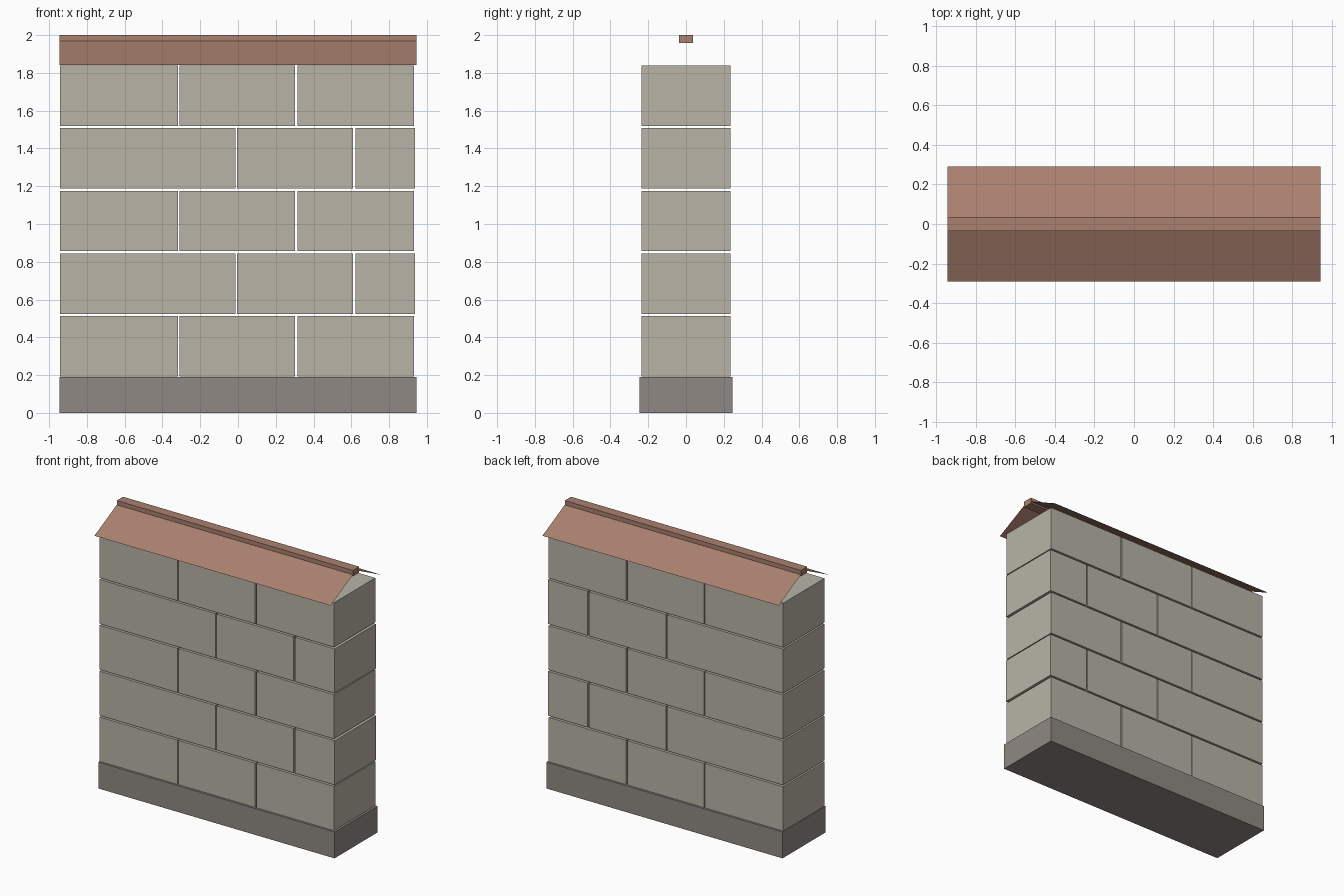
import bpy
import bmesh

cube = bpy.data.objects.get("Cube")
if cube:
    bpy.data.objects.remove(cube)


def material(name, srgb):
    rgb = [((c / 255 + 0.055) / 1.055) ** 2.4 for c in srgb]
    mat = bpy.data.materials.new(name)
    mat.use_nodes = True
    mat.diffuse_color = (*rgb, 1)
    mat.node_tree.nodes["Principled BSDF"].inputs["Base Color"].default_value = (*rgb, 1)
    return mat


def finish(name, bm, mat):
    mesh = bpy.data.meshes.new(name)
    bm.to_mesh(mesh)
    bm.free()
    mesh.materials.append(mat)
    obj = bpy.data.objects.new(name, mesh)
    bpy.context.scene.collection.objects.link(obj)
    return obj


def box(name, x0, x1, half_depth, z0, z1, mat):
    bm = bmesh.new()
    bmesh.ops.create_cube(bm, size=1)
    bmesh.ops.scale(bm, verts=bm.verts, vec=(x1 - x0, 2 * half_depth, z1 - z0))
    bmesh.ops.translate(bm, verts=bm.verts, vec=((x0 + x1) / 2, 0, (z0 + z1) / 2))
    return finish(name, bm, mat)


stone = material("pale stone", (184, 180, 166))
plinth = material("dark stone", (143, 137, 131))
tile = material("clay tile", (170, 128, 110))

HALF = 0.944

# Plinth
box("base", -HALF, HALF, 0.246, 0, 0.19, plinth)

# Five courses of separate blocks, in alternating bond
BONDS = [
    [(-0.942, -0.317), (-0.311, 0.303), (0.315, 0.932)],
    [(-0.942, -0.013), (-0.005, 0.609), (0.621, 0.938)],
]
for row in range(5):
    z = 0.193 + row * 0.3315
    for col, (x0, x1) in enumerate(BONDS[row % 2]):
        box(f"block_{row + 1}_{col + 1}", x0, x1, 0.236, z, z + 0.32, stone)

# Two thin roof slopes, open at the gables
for name, side in (("front_roof_slope", -1), ("back_roof_slope", 1)):
    bm = bmesh.new()
    corners = [(-HALF, side * 0.291, 1.843), (HALF, side * 0.291, 1.843),
               (HALF, 0, 1.987), (-HALF, 0, 1.987)]
    face = bm.faces.new([bm.verts.new(c) for c in corners])
    face.normal_update()
    if face.normal.z < 0:
        face.normal_flip()
    finish(name, bm, tile)

# Ridge cap
box("ridge_cap", -HALF, HALF, 0.036, 1.957, 2.0, tile)
